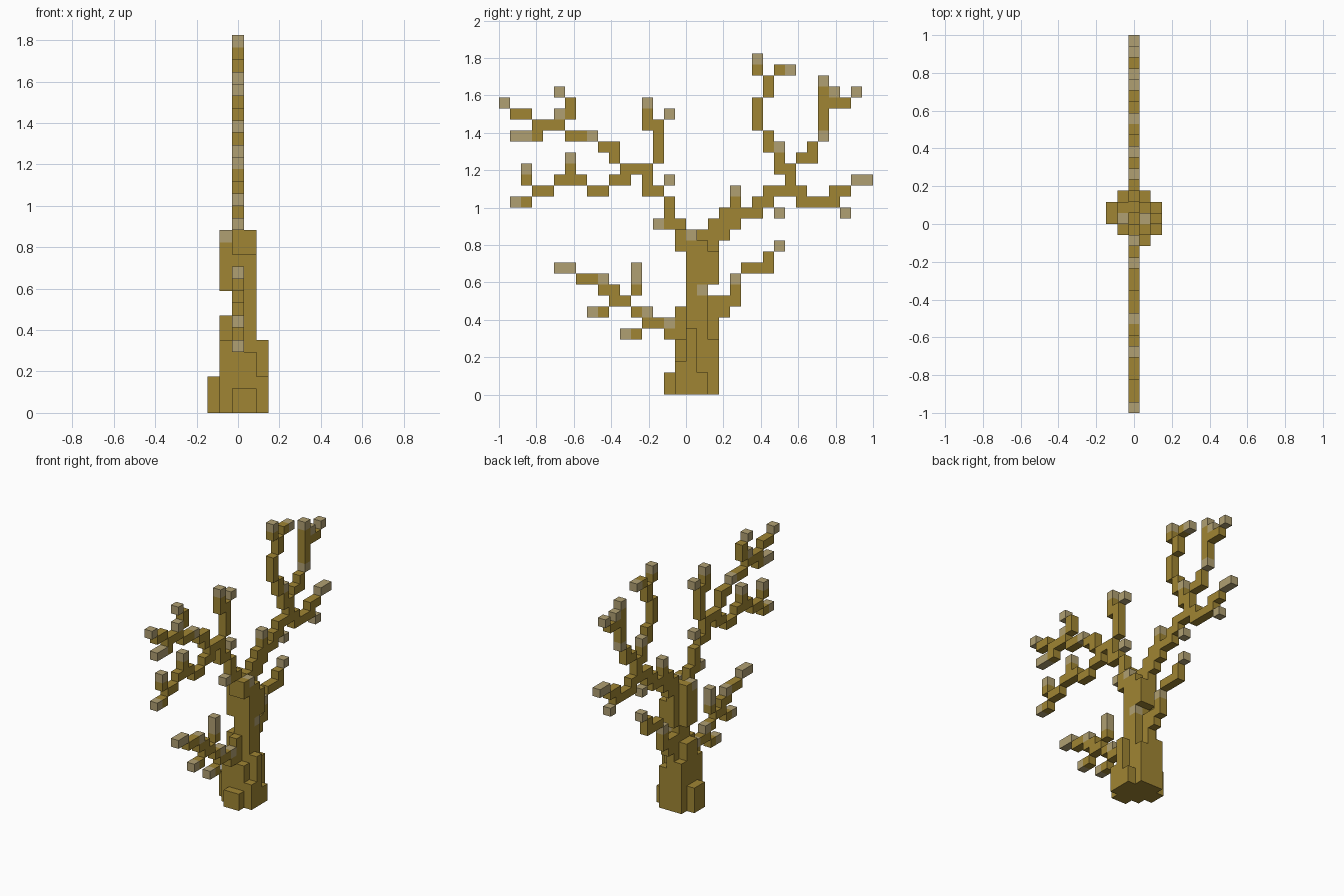
import bpy, bmesh
from mathutils import Vector

default = bpy.data.objects.get("Cube")
if default:
    bpy.data.objects.remove(default, do_unlink=True)

S = 2 / 34  # size of one block


def material(name, rgb):
    m = bpy.data.materials.new(name)
    m.use_nodes = True
    m.diffuse_color = (*rgb, 1)
    bsdf = m.node_tree.nodes["Principled BSDF"]
    bsdf.inputs["Base Color"].default_value = (*rgb, 1)
    bsdf.inputs["Roughness"].default_value = 0.9
    return m


WOOD = material("brown wood", (0.35, 0.235, 0.033))
TIP = material("pale tip", (0.435, 0.35, 0.17))
parts = {}  # part name -> {block position: material index}


def box(x, y, z, mat=0):
    """Upright trunk slab; y and z are first and last block."""
    blocks = parts.setdefault("trunk", {})
    for b in range(y[0], y[1] + 1):
        for c in range(z[0], z[1] + 1):
            blocks[x, b, c] = mat


def limb(part, *points, tip=1):
    """Row of blocks through the (y, z) points; the last few are pale."""
    path = [points[0]]
    for (y0, z0), (y1, z1) in zip(points, points[1:]):
        steps = max(abs(y1 - y0), abs(z1 - z0))
        for i in range(1, steps + 1):
            path.append((y0 + (y1 - y0) * i // steps, z0 + (z1 - z0) * i // steps))
    blocks = parts.setdefault(part, {})
    for i, (y, z) in enumerate(path):
        blocks[0, y, z] = int(i >= len(path) - tip)


def build(name, blocks, taken):
    """Mesh the outer faces of the blocks."""
    bm = bmesh.new()
    for cell, mat in blocks.items():
        centre = Vector((cell[0] * S, -1 + (cell[1] + 0.5) * S, (cell[2] + 0.5) * S))
        for axis in range(3):
            for sign in (-1, 1):
                side = list(cell)
                side[axis] += sign
                if tuple(side) in taken:
                    continue
                n, u, v = Vector(), Vector(), Vector()
                n[axis], u[(axis + 1) % 3], v[(axis + 2) % 3] = sign, sign, 1
                ring = (-u - v, u - v, u + v, v - u)
                face = bm.faces.new([bm.verts.new(centre + (n + c) * S / 2) for c in ring])
                face.material_index = mat
    bmesh.ops.remove_doubles(bm, verts=bm.verts, dist=S / 100)
    mesh = bpy.data.meshes.new(name)
    bm.to_mesh(mesh)
    bm.free()
    mesh.materials.append(WOOD)
    mesh.materials.append(TIP)
    bpy.context.collection.objects.link(bpy.data.objects.new(name, mesh))


# Trunk core and front foot
box(0, (15, 15), (0, 1))
box(0, (16, 19), (0, 7))
box(0, (17, 18), (8, 13))
box(0, (19, 19), (10, 13))

# Trunk, right side
box(-2, (17, 18), (0, 2))
box(-1, (16, 19), (0, 5))
box(-1, (17, 18), (6, 7))
box(-1, (17, 18), (10, 14))
box(-1, (17, 17), (14, 14), 1)

# Trunk, left side
box(1, (15, 15), (0, 1))
box(1, (16, 16), (0, 4))
box(1, (17, 18), (0, 13))
box(1, (18, 18), (9, 9), 1)
box(1, (19, 19), (0, 4))
box(1, (19, 19), (10, 12))
box(1, (16, 16), (13, 14))
box(1, (17, 17), (14, 14), 1)
box(2, (16, 16), (0, 2))
box(2, (17, 17), (0, 5))
box(2, (18, 18), (0, 1))

# Lower front bough and its twigs
part = "lower_front_bough"
limb(part, (14, 6), (13, 6), (11, 8), (10, 8), (10, 9), (9, 9), (8, 10), (7, 10),
     (6, 11), (5, 11), tip=2)
limb(part, (9, 10))
limb(part, (12, 9), (12, 11), tip=2)
limb(part, (9, 7), (8, 7))
limb(part, (13, 7))
limb(part, (15, 5), (15, 6))
limb(part, (12, 5), (11, 5))

# Lower back bough
part = "lower_back_bough"
limb(part, (20, 7), (19, 8), (21, 8), (21, 10))
limb(part, (22, 11), (24, 11), (24, 12), (25, 13))

# Upper front bough: rising stem
part = "upper_front_bough"
limb(part, (16, 13), (16, 15), (15, 15), (15, 17), (14, 18), (13, 18), (13, 20),
     (14, 21), (14, 24), (13, 24), (13, 26))
for bud in ((14, 15), (15, 19), (15, 25)):
    limb(part, bud)

# Upper front bough: high branch
limb(part, (12, 20), (11, 20), (10, 21), (10, 22), (9, 22), (8, 23))
limb(part, (7, 23), (6, 23), (5, 24), (3, 24), (2, 25), (1, 25), (0, 26))
limb(part, (3, 23), (1, 23), tip=2)
limb(part, (6, 25), (6, 26), (5, 27))
limb(part, (5, 25))

# Upper front bough: low branch
limb(part, (11, 19), (10, 19), (9, 18), (8, 18), (7, 19), (5, 19), (4, 18), (3, 18),
     (2, 17), (1, 17))
limb(part, (2, 19), (2, 20))
limb(part, (6, 20), (6, 21))

# Upper back bough: long stem
part = "upper_back_bough"
limb(part, (18, 14), (20, 14), (19, 15), (21, 15), (20, 16), (23, 16), (23, 17),
     (24, 17), (24, 18), (27, 18), (27, 17), (30, 17), (30, 18), (31, 18),
     (32, 19), (33, 19), tip=2)
limb(part, (21, 17), (21, 18))
for bud in ((25, 16), (31, 16)):
    limb(part, bud)

# Upper back bough: two rising forks
limb(part, (26, 19), (26, 20), (25, 20), (25, 22))
limb(part, (24, 22), (24, 23), (23, 24), (23, 26), (24, 27), (24, 28), (23, 29), (23, 30))
limb(part, (25, 29), (26, 29))
limb(part, (27, 21), (28, 21), (28, 22), (29, 23))
limb(part, (29, 24), (29, 28))
limb(part, (30, 26), (31, 26), (32, 27))
limb(part, (30, 27))

filled = set().union(*parts.values())
for name, blocks in parts.items():
    build(name, blocks, filled)
